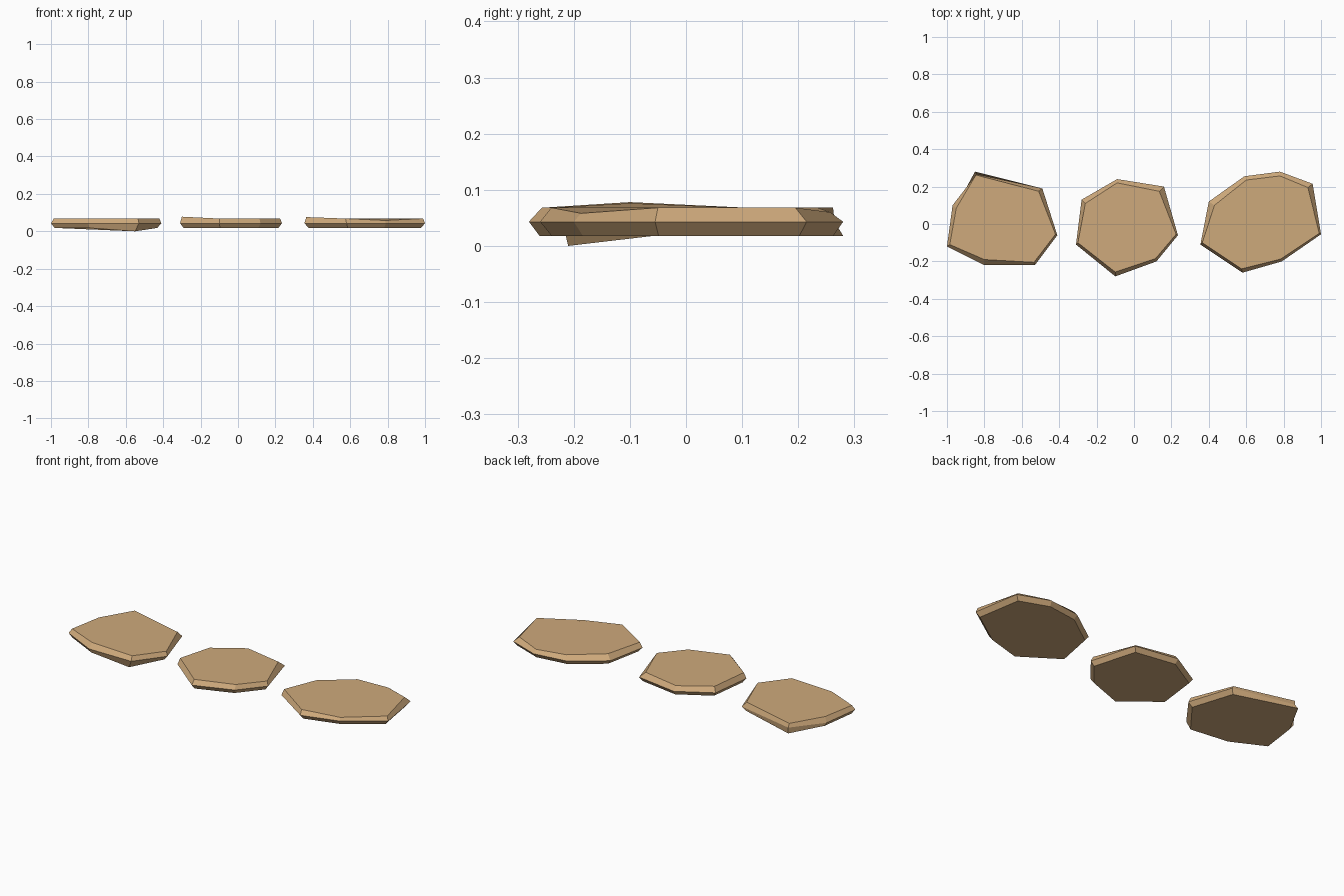
import bpy, bmesh

if "Cube" in bpy.data.objects:
    bpy.data.objects.remove(bpy.data.objects["Cube"])

mat = bpy.data.materials.new("sandstone")
mat.diffuse_color = (0.62, 0.40, 0.20, 1)
mat.use_nodes = True
mat.node_tree.nodes["Principled BSDF"].inputs["Base Color"].default_value = mat.diffuse_color


def slab(name, outline, top, bottom_inset=0.93, top_z={}, bottom_moves={}):
    """Flat stone: bottom ring, widest middle ring, chamfered top ring."""
    n = len(outline)
    cx = sum(p[0] for p in outline) / n
    cy = sum(p[1] for p in outline) / n
    bm = bmesh.new()
    bottom = []
    for i, (x, y) in enumerate(outline):
        co = (cx + (x - cx) * bottom_inset, cy + (y - cy) * bottom_inset, 0.018)
        bottom.append(bm.verts.new(bottom_moves.get(i, co)))
    middle = [bm.verts.new((x, y, 0.043)) for x, y in outline]
    upper = [bm.verts.new((x, y, top_z.get(i, 0.068))) for i, (x, y) in enumerate(top)]
    for low, high in ((bottom, middle), (middle, upper)):
        for i in range(n):
            j = (i + 1) % n
            bm.faces.new((low[i], low[j], high[j], high[i]))
    bm.faces.new(upper)
    bm.faces.new(bottom[::-1])
    bmesh.ops.recalc_face_normals(bm, faces=bm.faces)
    mesh = bpy.data.meshes.new(name)
    bm.to_mesh(mesh)
    bm.free()
    mesh.materials.append(mat)
    bpy.context.collection.objects.link(bpy.data.objects.new(name, mesh))


# Left stone, with a dipped front corner and an overhung back corner
slab("left_stone",
     [(-1, -.12), (-.97, .10), (-.84, .265), (-.49, .19), (-.41, -.06), (-.53, -.22), (-.80, -.22)],
     [(-.985, -.11), (-.95, .085), (-.845, .262), (-.51, .175), (-.42, -.055), (-.535, -.205), (-.80, -.19)],
     bottom_moves={2: (-.85, .28, .018), 5: (-.55, -.21, 0)})

# Middle stone
slab("middle_stone",
     [(-.31, -.11), (-.28, .13), (-.09, .24), (.16, .20), (.235, -.06), (.12, -.20), (-.10, -.28)],
     [(-.30, -.10), (-.26, .11), (-.09, .22), (.135, .175), (.225, -.055), (.115, -.185), (-.10, -.257)],
     top_z={0: .078})

# Right stone
slab("right_stone",
     [(.355, -.11), (.40, .12), (.59, .255), (.78, .28), (.955, .215), (1, -.055), (.79, -.20), (.58, -.26)],
     [(.365, -.10), (.43, .10), (.60, .235), (.78, .257), (.93, .195), (.99, -.05), (.785, -.187), (.575, -.24)],
     top_z={0: .076, 3: .06, 6: .058})
